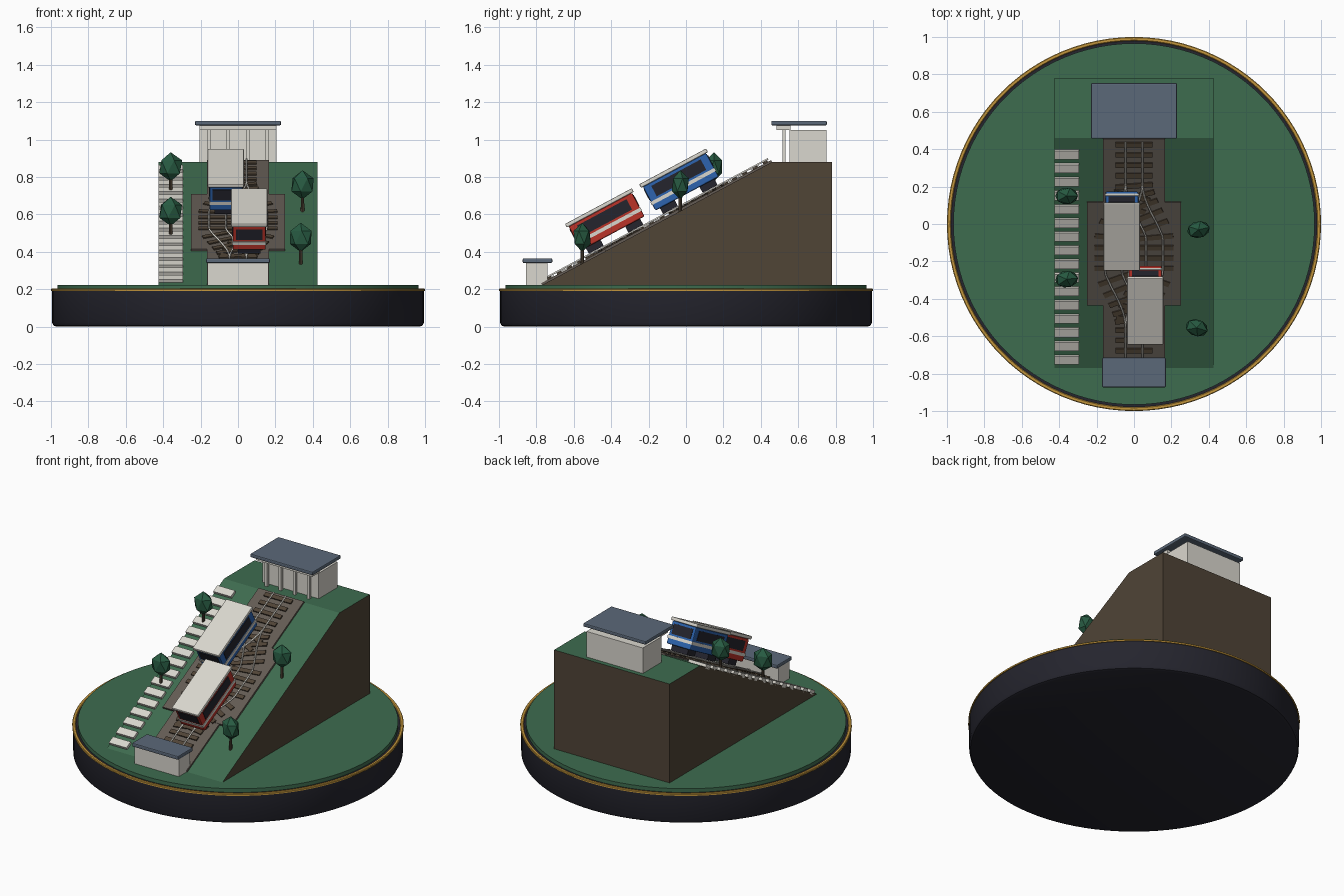
import bpy, bmesh, math
from mathutils import Matrix, Vector

if "Cube" in bpy.data.objects:
    bpy.data.objects.remove(bpy.data.objects["Cube"])

def mat(name, rgb):
    m = bpy.data.materials.new(name)
    m.diffuse_color = (*rgb, 1)
    m.use_nodes = True
    m.node_tree.nodes["Principled BSDF"].inputs["Base Color"].default_value = m.diffuse_color
    return m

NAVY = mat("dark navy", (0.018, 0.018, 0.027))
GOLD = mat("gold", (0.56, 0.31, 0.045))
GRASS = mat("grass green", (0.048, 0.15, 0.078))
EARTH = mat("earth brown", (0.080, 0.058, 0.037))
BALLAST = mat("ballast grey", (0.125, 0.105, 0.088))
WHITE = mat("warm white", (0.70, 0.68, 0.62))
RED = mat("car red", (0.50, 0.033, 0.022))
BLUE = mat("car blue", (0.026, 0.127, 0.43))
SLATE = mat("roof slate", (0.105, 0.14, 0.19))
LEAF = mat("leaf green", (0.021, 0.105, 0.055))

FOOT, CREST, Z0, Z1 = -0.77, 0.46, 0.222, 0.88
ANG = math.atan2(Z1 - Z0, CREST - FOOT)
# Slope frame: local y runs uphill, local z is normal to the slope
SLOPE = Matrix.Translation((0, FOOT, Z0)) @ Matrix.Rotation(ANG, 4, 'X')
FLAT = Matrix.Identity(4)
LEN = (CREST - FOOT) / math.cos(ANG)

def uphill(y):
    return (y - FOOT) / math.cos(ANG)

def finish(bm, name, *mats):
    me = bpy.data.meshes.new(name)
    bm.to_mesh(me)
    bm.free()
    ob = bpy.data.objects.new(name, me)
    bpy.context.collection.objects.link(ob)
    for m in mats:
        me.materials.append(m)
    return ob

def boxes(name, material, specs, frame=FLAT, bevel=0):
    """Each spec: (x0, x1, y0, y1, z0, z1[, turn about z])"""
    bm = bmesh.new()
    for x0, x1, y0, y1, z0, z1, *turn in specs:
        m = frame @ Matrix.Translation(((x0 + x1) / 2, (y0 + y1) / 2, (z0 + z1) / 2))
        m = m @ Matrix.Rotation(turn[0] if turn else 0, 4, 'Z')
        m = m @ Matrix.Diagonal((x1 - x0, y1 - y0, z1 - z0, 1))
        bmesh.ops.create_cube(bm, size=1, matrix=m)
    ob = finish(bm, name, material)
    if bevel:
        b = ob.modifiers.new("edge", 'BEVEL')
        b.width, b.segments = bevel, 2
    return ob

def lathe(name, material, profile, steps=96):
    bm = bmesh.new()
    vs = [bm.verts.new((r, 0, z)) for r, z in profile]
    es = [bm.edges.new(p) for p in zip(vs, vs[1:])]
    bmesh.ops.spin(bm, geom=vs + es, axis=(0, 0, 1), cent=(0, 0, 0),
                   angle=math.tau, steps=steps)
    bmesh.ops.remove_doubles(bm, verts=bm.verts, dist=1e-5)
    bmesh.ops.recalc_face_normals(bm, faces=bm.faces)
    ob = finish(bm, name, material)
    bpy.context.view_layer.objects.active = ob
    ob.select_set(True)
    bpy.ops.object.shade_smooth_by_angle(angle=math.radians(35))
    ob.select_set(False)
    return ob

# Round display base, gold rim and lawn
lathe("base", NAVY, [(0, 0), (0.972, 0), (0.986, 0.006), (0.994, 0.022),
                     (0.994, 0.197), (0, 0.197)])
lathe("gold_rim", GOLD, [(0.979, 0.19), (1.0, 0.19), (1.0, 0.199), (0.996, 0.203),
                         (0.983, 0.203), (0.979, 0.199), (0.979, 0.19)])
lathe("lawn", GRASS, [(0, 0.19), (0.966, 0.19), (0.966, Z0), (0, Z0)])

# Hill: side profile extruded across, grass on upward faces
bm = bmesh.new()
prof = [(FOOT, Z0), (CREST, Z1), (0.78, Z1), (0.78, Z0 - 0.01), (FOOT, Z0 - 0.01)]
face = bm.faces.new([bm.verts.new((-0.425, y, z)) for y, z in prof])
ext = bmesh.ops.extrude_face_region(bm, geom=[face])
bmesh.ops.translate(bm, vec=(0.85, 0, 0),
                    verts=[v for v in ext["geom"] if isinstance(v, bmesh.types.BMVert)])
bmesh.ops.recalc_face_normals(bm, faces=bm.faces)
for f in bm.faces:
    f.material_index = 1 if f.normal.z > 0.5 else 0
finish(bm, "hill", EARTH, GRASS)

# Track bed with a wider passing place
boxes("track_bed", BALLAST, [(-0.167, 0.167, 0, LEN, -0.01, 0.011),
                             (-0.25, 0.25, uphill(-0.43), uphill(0.12), -0.01, 0.013)], SLOPE)

# Passing loop: each track swings away from the centre line
MID, HALF = uphill(-0.155), 0.44

def swing(s):
    t = min(1, abs(s - MID) / HALF)
    return 0.11 * min(1, (1 + math.cos(math.pi * t)) * 0.58)

sleepers = []
for i in range(22):
    s = 0.05 + i * 0.0625
    for side in ((-1, 1) if swing(s) > 0.002 else (1,)):
        c = side * swing(s)
        turn = -math.atan2(side * (swing(s + 0.01) - swing(s - 0.01)), 0.02)
        sleepers.append((c - 0.1, c + 0.1, s - 0.014, s + 0.014, 0.005, 0.02, turn))
boxes("sleepers", EARTH, sleepers, SLOPE)

def rail(name, side, offset):
    cu = bpy.data.curves.new(name, 'CURVE')
    cu.dimensions, cu.bevel_depth, cu.bevel_resolution = '3D', 0.005, 1
    cu.use_fill_caps = True
    sp = cu.splines.new('POLY')
    n = 48
    sp.points.add(n)
    for i, p in enumerate(sp.points):
        s = 0.01 + (LEN - 0.02) * i / n
        p.co = (*(SLOPE @ Vector((side * swing(s) + offset, s, 0.025))), 1)
    cu.materials.append(WHITE)
    ob = bpy.data.objects.new(name, cu)
    bpy.context.collection.objects.link(ob)

for side, label in ((-1, "left"), (1, "right")):
    rail(label + "_track_rail_a", side, -0.045)
    rail(label + "_track_rail_b", side, 0.045)

# Stairway beside the track
boxes("steps", WHITE, [(-0.425, -0.295, s - 0.025, s + 0.025, -0.01, 0.018)
                       for s in (0.055 + i * 0.083 for i in range(16))], SLOPE)

# Tilted rail cars
def car(name, paint, x, s):
    f = SLOPE @ Matrix.Translation((x, s, 0.065))
    w, l = 0.088, 0.192
    boxes(name + "_body", paint, [(-w, w, -l, l, 0, 0.143)], f, 0.007)
    boxes(name + "_roof", WHITE, [(-0.097, 0.097, -0.203, 0.203, 0.143, 0.165)], f, 0.006)
    boxes(name + "_stripe", WHITE, [(-w - 0.003, w + 0.003, -l - 0.003, l + 0.003,
                                     0.034, 0.053)], f)
    boxes(name + "_windows", NAVY, [
        (-w - 0.003, w + 0.003, -0.15, 0.15, 0.064, 0.127),
        (-0.07, 0.07, -l - 0.003, l + 0.003, 0.064, 0.127)], f)
    boxes(name + "_underframe", NAVY, [
        (-0.06, 0.06, c - 0.045, c + 0.045, -0.035, 0.002) for c in (-0.12, 0.12)], f)

car("red_car", RED, 0.06, 0.465)
car("blue_car", BLUE, -0.065, 0.915)

# Lower station
boxes("lower_station_walls", WHITE, [(-0.163, 0.163, -0.855, -0.74, Z0 - 0.01, 0.342)])
boxes("lower_station_roof", SLATE, [(-0.17, 0.17, -0.873, -0.715, 0.34, 0.365)], bevel=0.006)

# Upper station with a porch of posts and a header beam
boxes("upper_station_walls", WHITE, [(-0.207, 0.207, 0.553, 0.75, Z1 - 0.01, 1.05)])
boxes("upper_station_posts", WHITE, [(x - 0.009, x + 0.009, 0.515, 0.533, Z1 - 0.01, 1.08)
                                     for x in (-0.155, -0.052, 0.052, 0.155)])
boxes("upper_station_beam", WHITE, [(-0.207, 0.207, 0.485, 0.56, 1.052, 1.078)])
boxes("upper_station_roof", SLATE, [(-0.23, 0.23, 0.456, 0.753, 1.076, 1.1)], bevel=0.006)

# Trees standing on the slope
for i, (x, y, turn) in enumerate([(-0.36, 0.15, 0), (-0.36, -0.295, 0.1),
                                  (0.345, -0.03, 0.2), (0.335, -0.555, -0.3)]):
    z = Z0 + (y - FOOT) * math.tan(ANG)
    bm = bmesh.new()
    bmesh.ops.create_cone(bm, cap_ends=True, segments=8, radius1=0.01, radius2=0.008,
                          depth=0.13, matrix=Matrix.Translation((x, y, z + 0.055)))
    finish(bm, f"tree_trunk_{i + 1}", EARTH)
    bm = bmesh.new()
    bmesh.ops.create_icosphere(bm, subdivisions=1, radius=1, matrix=Matrix.Translation(
        (x, y, z + 0.14)) @ Matrix.Rotation(turn, 4, 'Z') @ Matrix.Diagonal((0.068, 0.05, 0.078, 1)))
    finish(bm, f"tree_crown_{i + 1}", LEAF)
